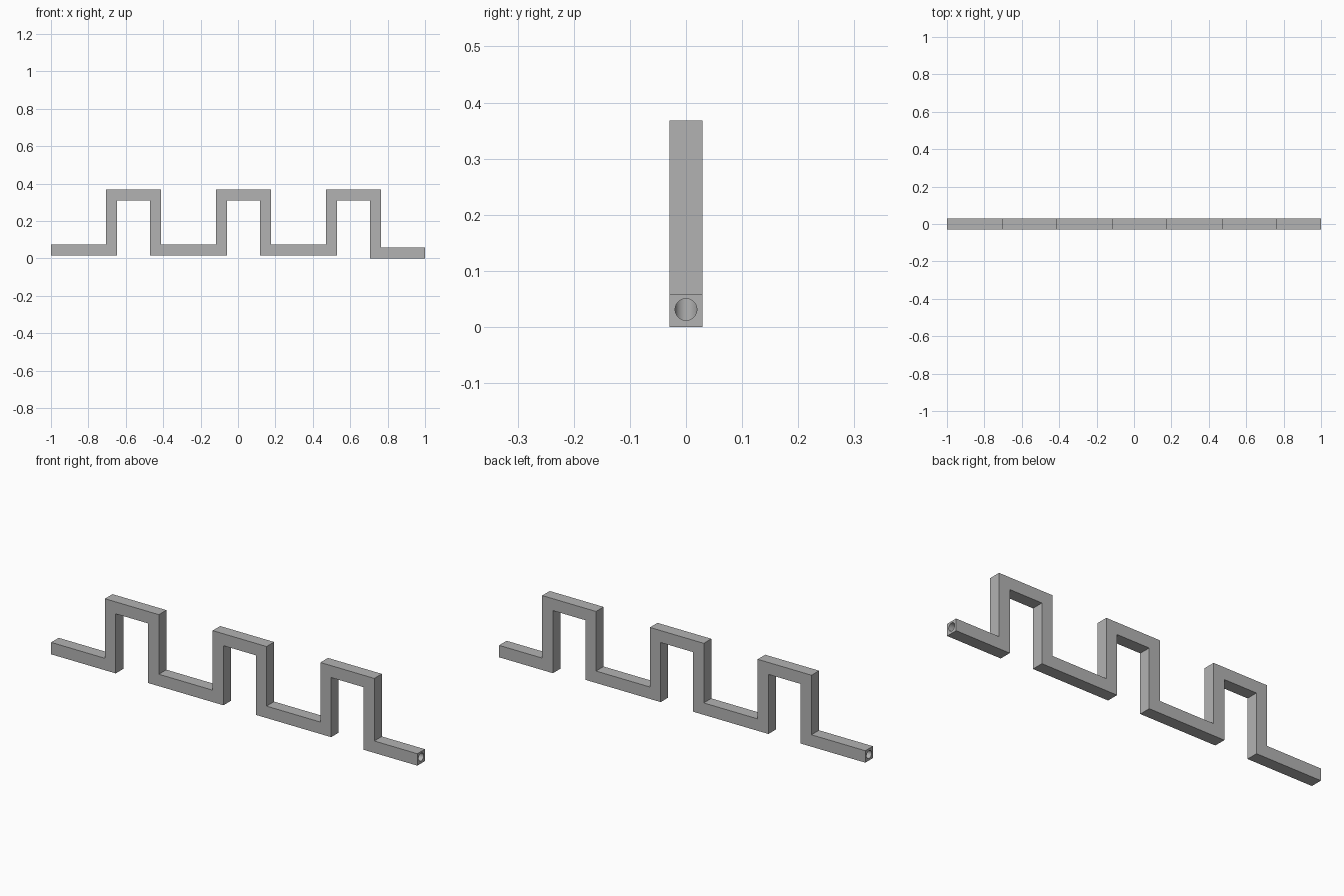
import bpy, bmesh, math
from mathutils import Vector

if "Cube" in bpy.data.objects:
    bpy.data.objects.remove(bpy.data.objects["Cube"])

U = 1 / 17          # thickness of the square bar
LOW, HIGH = 0.75, 5.75
LAST = 0.5          # the final run sits slightly lower

grey = bpy.data.materials.new("mid grey")
grey.use_nodes = True
colour = (0.45, 0.45, 0.45, 1)
grey.diffuse_color = colour
grey.node_tree.nodes["Principled BSDF"].inputs["Base Color"].default_value = colour


def wave_path(end_x, last):
    """Centreline of three square humps, in bar thicknesses."""
    path = [(-end_x, LOW)]
    for i in range(3):
        x = -11.5 + 10 * i
        after = last if i == 2 else LOW
        path += [(x, LOW), (x, HIGH), (x + 4, HIGH), (x + 4, after)]
    path.append((end_x, last))
    return [Vector(p) for p in path]


def sweep(name, path, section):
    """Sweep a cross-section along the path with mitred corners."""
    bm = bmesh.new()
    rings = []
    for i, p in enumerate(path):
        d_in = (p - path[max(i - 1, 0)]).normalized()
        d_out = (path[min(i + 1, len(path) - 1)] - p).normalized()
        side = sum((Vector((-d.y, d.x)) for d in (d_in, d_out)), Vector((0, 0)))
        rings.append([bm.verts.new((U * (p.x + side.x * s), U * y, U * (p.y + side.y * s)))
                      for s, y in section])
    n = len(section)
    for a, b in zip(rings, rings[1:]):
        for j in range(n):
            k = (j + 1) % n
            bm.faces.new((a[j], a[k], b[k], b[j]))
    bm.faces.new(rings[0])
    bm.faces.new(rings[-1])
    bmesh.ops.recalc_face_normals(bm, faces=bm.faces)
    bmesh.ops.dissolve_limit(bm, angle_limit=0.01, verts=bm.verts, edges=bm.edges)
    mesh = bpy.data.meshes.new(name)
    bm.to_mesh(mesh)
    bm.free()
    mesh.materials.append(grey)
    obj = bpy.data.objects.new(name, mesh)
    bpy.context.collection.objects.link(obj)
    return obj


# Square bar
square = [(-0.5, -0.5), (0.5, -0.5), (0.5, 0.5), (-0.5, 0.5)]
bar = sweep("stepped_bar", wave_path(17, LAST), square)

# Round bore running the whole length, open at both ends
turns = [math.tau * i / 32 for i in range(32)]
circle = [(0.33 * math.cos(t), 0.33 * math.sin(t)) for t in turns]
bore = sweep("bore_cutter", wave_path(17.5, LAST + 0.03), circle)
bore.hide_render = True

cut = bar.modifiers.new("bore", 'BOOLEAN')
cut.operation = 'DIFFERENCE'
cut.solver = 'EXACT'
cut.object = bore
bpy.ops.object.select_all(action='DESELECT')
bpy.context.view_layer.objects.active = bar
bar.select_set(True)
bpy.ops.object.modifier_apply(modifier=cut.name)
bpy.data.objects.remove(bore)
bpy.ops.object.shade_smooth_by_angle(angle=math.radians(30))
